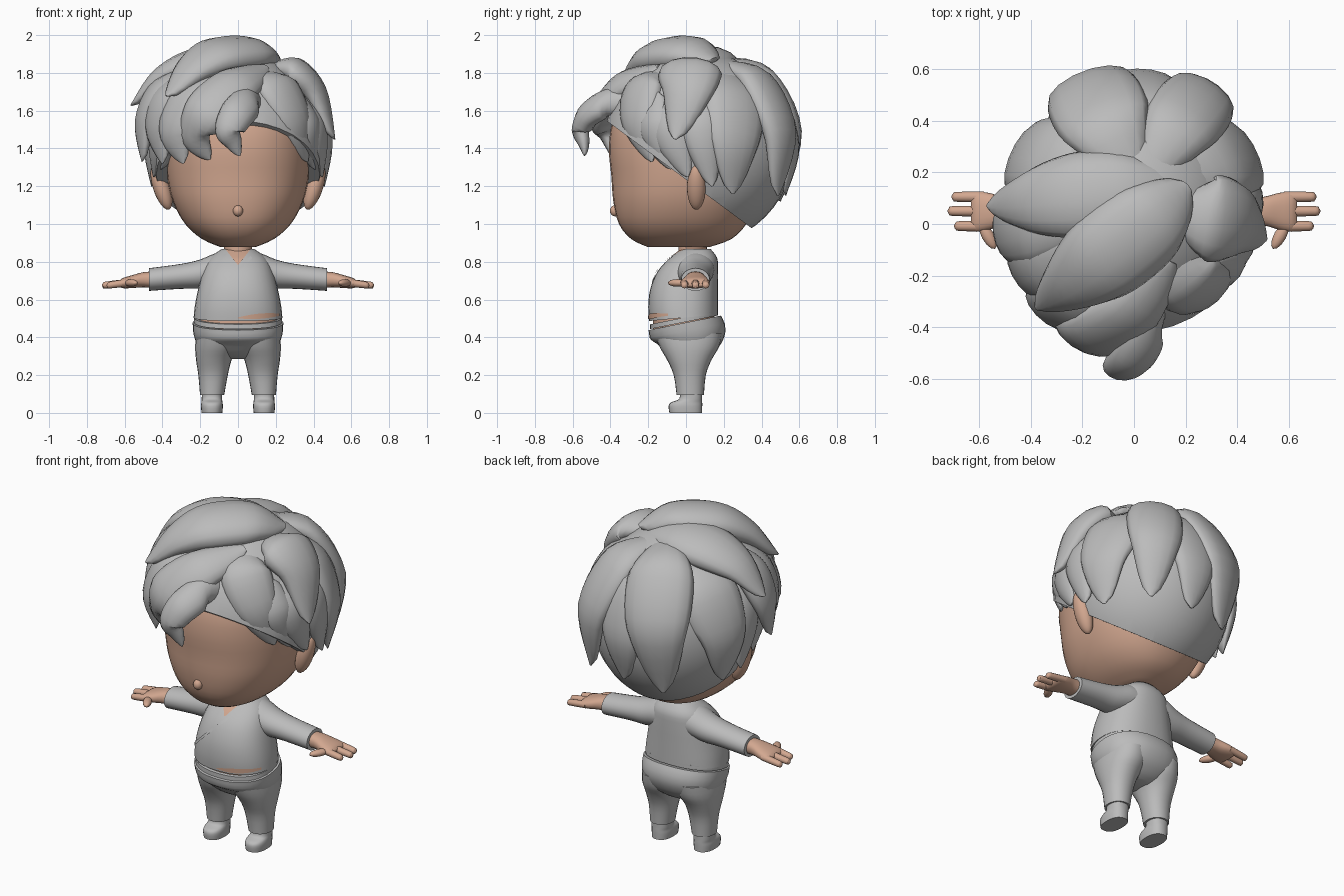
import bpy, bmesh, math
from mathutils import Vector, Matrix


def material(name, rgb):
    m = bpy.data.materials.new(name)
    m.diffuse_color = (*rgb, 1)
    return m


GREY = material("plain grey", (0.5, 0.5, 0.5))
SKIN = material("warm skin", (0.65, 0.39, 0.28))
HEAD_CENTRE = Vector((0, 0.06, 1.42))


def finish(name, bm, mat, sharp=50):
    bmesh.ops.recalc_face_normals(bm, faces=bm.faces)
    me = bpy.data.meshes.new(name)
    bm.to_mesh(me)
    bm.free()
    me.materials.append(mat)
    me.shade_smooth()
    me.set_sharp_from_angle(angle=math.radians(sharp))
    ob = bpy.data.objects.new(name, me)
    bpy.context.collection.objects.link(ob)
    return ob


def spline(pts, steps):
    """Catmull-Rom through tuples of any length."""
    p = [pts[0]] + list(pts) + [pts[-1]]
    out = []
    for i in range(1, len(p) - 2):
        for k in range(steps):
            t = k / steps
            out.append([0.5 * (2 * b + (c - a) * t + (2 * a - 5 * b + 4 * c - d) * t * t
                               + (3 * b - a - 3 * c + d) * t ** 3)
                        for a, b, c, d in zip(*p[i - 1:i + 3])])
    return out + [list(pts[-1])]


def skin_rings(bm, rings):
    vs = [[bm.verts.new(c) for c in r] for r in rings]
    n = len(vs[0])
    for a, b in zip(vs, vs[1:]):
        for i in range(n):
            j = (i + 1) % n
            bm.faces.new((a[i], a[j], b[j], b[i]))
    bm.faces.new(vs[0][::-1])
    bm.faces.new(vs[-1])


def loft(name, rows, mat, n=2.0, segs=24, steps=3, warp=None):
    """Rows are (height, half width, front y, back y, centre x)."""
    rings = []
    for z, rx, y0, y1, cx in spline(rows, steps):
        ring = []
        for i in range(segs):
            a = 2 * math.pi * i / segs
            c, s = math.cos(a), math.sin(a)
            x = cx + rx * math.copysign(abs(c) ** (2 / n), c)
            y = (y0 + y1) / 2 + (y1 - y0) / 2 * math.copysign(abs(s) ** (2 / n), s)
            ring.append(warp(x, y, z) if warp else (x, y, z))
        rings.append(ring)
    bm = bmesh.new()
    skin_rings(bm, rings)
    return finish(name, bm, mat)


def ball(name, loc, size, mat, rot=(0, 0, 0), segs=20):
    bm = bmesh.new()
    bmesh.ops.create_uvsphere(bm, u_segments=segs, v_segments=segs // 2 + 2, radius=1)
    ob = finish(name, bm, mat, 180)
    ob.location, ob.scale, ob.rotation_euler = loc, size, rot
    return ob


def lock(name, pts, width, thick=0.13, skew=0.8):
    """Leaf-shaped hair lock along its outer surface; low skew widens the tip half."""
    path = [Vector(p) for p in spline(pts, 5)]
    rings, last = [], len(path) - 1
    for i, p in enumerate(path):
        t = 0.012 + 0.98 * i / last
        f = math.sin(math.pi * t ** skew) ** 0.75
        tan = (path[min(i + 1, last)] - path[max(i - 1, 0)]).normalized()
        out = p - HEAD_CENTRE
        out = (out - tan * out.dot(tan)).normalized()
        side = tan.cross(out)
        c = p - out * thick * 0.5 * f
        rings.append([c + side * math.cos(a) * width * 0.5 * f + out * math.sin(a) * thick * 0.5 * f
                      for a in [2 * math.pi * k / 14 for k in range(14)]])
    bm = bmesh.new()
    skin_rings(bm, rings)
    return finish(name, bm, GREY, 60)


# Head, nose, neck
loft("head", [(0.877, 0.09, -0.20, 0.12, 0), (0.92, 0.19, -0.29, 0.24, 0), (1.0, 0.28, -0.355, 0.32, 0),
              (1.12, 0.345, -0.385, 0.38, 0), (1.25, 0.375, -0.395, 0.42, 0), (1.4, 0.385, -0.408, 0.45, 0),
              (1.55, 0.37, -0.385, 0.44, 0), (1.7, 0.28, -0.29, 0.36, 0), (1.8, 0.12, -0.15, 0.2, 0)],
     SKIN, n=2.25, segs=36)
ball("nose", (0, -0.375, 1.07), (0.027, 0.028, 0.03), SKIN, segs=12)
loft("neck", [(0.78, 0.075, -0.04, 0.11, 0), (0.95, 0.075, -0.04, 0.11, 0)], SKIN)

# Hair cap, trimmed along a slanted hairline
bm = bmesh.new()
bmesh.ops.create_uvsphere(bm, u_segments=36, v_segments=24, radius=1)
bmesh.ops.transform(bm, verts=bm.verts,
                    matrix=Matrix.Translation((0, 0.065, 1.40)) @ Matrix.Diagonal((0.46, 0.505, 0.51, 1)))
bmesh.ops.bisect_plane(bm, geom=bm.verts[:] + bm.edges[:] + bm.faces[:], plane_co=(0, 0.365, 0.965),
                       plane_no=(0, 0.74, 1), clear_inner=True)
bmesh.ops.contextual_create(bm, geom=[e for e in bm.edges if e.is_boundary])
finish("hair_cap", bm, GREY)

# Hair locks on the crown, fringe and back
lock("crown_lock_front", [(0.21, 0.15, 1.88), (0.09, 0.02, 1.985), (-0.12, -0.15, 1.975), (-0.27, -0.26, 1.86),
                          (-0.38, -0.33, 1.68)], 0.36, 0.2)
lock("crown_lock_side", [(0.16, 0.15, 1.87), (-0.03, 0.14, 1.94), (-0.26, 0.12, 1.92), (-0.45, 0.09, 1.81),
                         (-0.57, 0.07, 1.63)], 0.34, 0.17)
lock("fringe_middle", [(0.15, -0.15, 1.84), (0.0, -0.38, 1.78), (-0.18, -0.49, 1.62), (-0.24, -0.45, 1.46),
                       (-0.15, -0.39, 1.34)], 0.28, 0.15)
lock("fringe_left", [(-0.05, -0.18, 1.85), (-0.25, -0.34, 1.72), (-0.36, -0.37, 1.5), (-0.29, -0.36, 1.32)], 0.28)
lock("temple_left", [(-0.15, -0.08, 1.87), (-0.4, -0.18, 1.72), (-0.46, -0.22, 1.52), (-0.4, -0.24, 1.32)], 0.28)
lock("side_left", [(-0.2, 0.0, 1.86), (-0.44, -0.03, 1.76), (-0.54, -0.05, 1.56), (-0.51, -0.08, 1.33)], 0.28)
lock("fringe_right", [(0.12, -0.1, 1.82), (0.23, -0.26, 1.77), (0.34, -0.28, 1.55), (0.37, -0.18, 1.33)], 0.28)
lock("side_right", [(0.16, 0.05, 1.84), (0.32, 0.02, 1.88), (0.46, 0.0, 1.73), (0.515, -0.06, 1.45)], 0.34, 0.17)
lock("front_curl", [(0.15, -0.27, 1.6), (0.09, -0.43, 1.68), (0.01, -0.56, 1.62), (-0.05, -0.605, 1.5),
                    (-0.02, -0.57, 1.42), (0.01, -0.54, 1.36)], 0.19, 0.13, 0.62)
lock("back_lock_right", [(0.05, 0.18, 1.87), (0.19, 0.41, 1.81), (0.3, 0.55, 1.5), (0.29, 0.49, 1.15)], 0.31, 0.15, 0.95)
lock("back_lock_left", [(0.0, 0.2, 1.88), (-0.12, 0.43, 1.83), (-0.2, 0.59, 1.5), (-0.2, 0.5, 1.12)], 0.38, 0.16, 0.95)
lock("back_lock_middle", [(0.03, 0.25, 1.83), (0.04, 0.49, 1.72), (0.04, 0.6, 1.42), (0.04, 0.53, 1.15)], 0.32)
for s, side in ((1, "right"), (-1, "left")):
    lock("rear_side_lock_" + side, [(s * 0.17, 0.18, 1.84), (s * 0.37, 0.28, 1.7), (s * 0.475, 0.28, 1.43),
                                    (s * 0.42, 0.25, 1.16)], 0.34)
    lock("ear_lock_" + side, [(s * 0.28, 0.05, 1.78), (s * 0.46, 0.08, 1.6), (s * 0.5, 0.1, 1.42),
                              (s * 0.46, 0.14, 1.2)], 0.24, 0.13)
    lock("temple_lock_" + side, [(s * 0.3, -0.07, 1.75), (s * 0.44, -0.1, 1.57), (s * 0.47, -0.07, 1.42),
                                 (s * 0.45, 0.01, 1.25)], 0.24, 0.14)
    lock("cheek_lock_" + side, [(s * 0.33, -0.16, 1.7), (s * 0.41, -0.19, 1.55), (s * 0.425, -0.15, 1.42),
                                (s * 0.41, -0.08, 1.29)], 0.2, 0.12)

# Shirt, with a hem that rises toward the back
SHIRT = [(0.505, 0.235, -0.195, 0.17, 0), (0.57, 0.228, -0.2, 0.17, 0), (0.66, 0.21, -0.188, 0.17, 0),
         (0.75, 0.185, -0.15, 0.17, 0), (0.82, 0.15, -0.085, 0.165, 0), (0.868, 0.085, -0.02, 0.13, 0)]
SHIRT_N = 2.3


def hem(x, y, z):
    return (x, y, z + 0.1 * y * max(0, min(1, (0.6 - z) / 0.1)))


loft("shirt", SHIRT, GREY, n=SHIRT_N, segs=32, warp=hem)


def shirt_front(x, z, lift):
    rows = spline(SHIRT, 12)
    _, rx, y0, y1, _ = min(rows, key=lambda r: abs(r[0] - z))
    u = min(1, abs(x) / rx)
    return Vector((x, (y0 + y1) / 2 - (y1 - y0) / 2 * (1 - u ** SHIRT_N) ** (1 / SHIRT_N) - lift, z))


def patch(name, strips, mat, lift=0.006):
    """Thin sheet laid on the shirt front; strips are rows of (x, z)."""
    bm = bmesh.new()
    rows = [[bm.verts.new(shirt_front(x, z, lift)) for x, z in r] for r in strips]
    for a, b in zip(rows, rows[1:]):
        for i in range(len(a) - 1):
            bm.faces.new((a[i], a[i + 1], b[i + 1], b[i]))
    return finish(name, bm, mat)


# Neck opening, wrap edge and bare midriff sliver
patch("neck_opening", [[(k * (0.003 + 0.062 * i / 6), 0.785 + 0.08 * i / 6) for k in (-1, -0.5, 0, 0.5, 1)]
                       for i in range(7)], SKIN)
patch("wrap_edge", [[(0.075 - 0.28 * t - d, 0.82 - 0.27 * t + d) for d in (0, 0.01)]
                    for t in [i / 16 for i in range(17)]], GREY, 0.005)
patch("midriff", [[(0.0 + 0.22 * t, 0.503 + 0.017 * t + d * math.sin(math.pi * (0.06 + 0.8 * t)))
                   for d in (-0.014, 0.014)] for t in [i / 10 for i in range(11)]], SKIN)


# Waist, belt and trousers
def tilt(x, y, z):
    return (x, y, z + 0.2 * y * max(0, min(1, (z - 0.36) / 0.08)))


loft("waist", [(0.42, 0.215, -0.175, 0.15, 0), (0.54, 0.215, -0.175, 0.15, 0)], SKIN, n=2.3, warp=tilt)
loft("belt", [(0.482, 0.232, -0.19, 0.17, 0), (0.507, 0.232, -0.19, 0.17, 0)], GREY, n=2.3, segs=32, warp=tilt)
loft("trouser_hips", [(0.285, 0.06, -0.03, 0.08, 0), (0.305, 0.13, -0.08, 0.125, 0), (0.35, 0.205, -0.135, 0.175, 0),
                      (0.41, 0.234, -0.185, 0.21, 0), (0.478, 0.24, -0.198, 0.185, 0)],
     GREY, n=2.3, segs=32, warp=tilt)

for s, side in ((1, "right"), (-1, "left")):
    # Legs and shoes
    loft("trouser_leg_" + side, [(0.095, 0.064, -0.05, 0.095, s * 0.137), (0.2, 0.078, -0.065, 0.105, s * 0.132),
                                 (0.28, 0.094, -0.1, 0.135, s * 0.128), (0.35, 0.112, -0.14, 0.175, s * 0.115),
                                 (0.42, 0.11, -0.165, 0.19, s * 0.112)], GREY, n=2.15)
    loft("shoe_" + side, [(0, 0.055, -0.088, 0.085, s * 0.138), (0.035, 0.058, -0.092, 0.086, s * 0.138),
                          (0.055, 0.056, -0.08, 0.086, s * 0.138), (0.075, 0.054, -0.035, 0.085, s * 0.138),
                          (0.12, 0.054, -0.035, 0.085, s * 0.138)], GREY, n=2.4)

    # Arms run sideways, so the loft axis is swapped to x
    def sideways(x, y, z, s=s):
        return (s * z, y, x)

    loft("sleeve_" + side, [(0.05, 0.095, -0.05, 0.15, 0.76), (0.12, 0.088, -0.05, 0.15, 0.757),
                            (0.2, 0.077, -0.04, 0.14, 0.735), (0.3, 0.066, -0.03, 0.13, 0.723),
                            (0.47, 0.06, -0.025, 0.125, 0.706)], GREY, warp=sideways)
    loft("hand_" + side, [(0.42, 0.045, 0.0, 0.1, 0.705), (0.5, 0.04, -0.005, 0.105, 0.705),
                          (0.56, 0.034, -0.022, 0.12, 0.695), (0.61, 0.027, -0.03, 0.125, 0.687),
                          (0.63, 0.012, -0.02, 0.115, 0.685)], SKIN, n=2.3, warp=sideways)
    for y, tip, finger in ((0.105, 0.705, "outer"), (0.05, 0.72, "middle"), (-0.008, 0.695, "inner")):
        loft(finger + "_finger_" + side,
             [(0.58, 0.02, y - 0.021, y + 0.021, 0.69), (tip - 0.02, 0.018, y - 0.019, y + 0.019, 0.677),
              (tip - 0.005, 0.012, y - 0.012, y + 0.012, 0.675), (tip, 0.004, y - 0.004, y + 0.004, 0.675)],
             SKIN, segs=12, warp=sideways)
    ball("thumb_" + side, (s * 0.565, -0.045, 0.688), (0.024, 0.058, 0.02), SKIN, (0, 0, -s * 0.5), 12)

    # Ears lean outward at the top
    ball("ear_" + side, (s * 0.405, 0.055, 1.195), (0.045, 0.05, 0.125), SKIN, (0, s * 0.32, 0))
